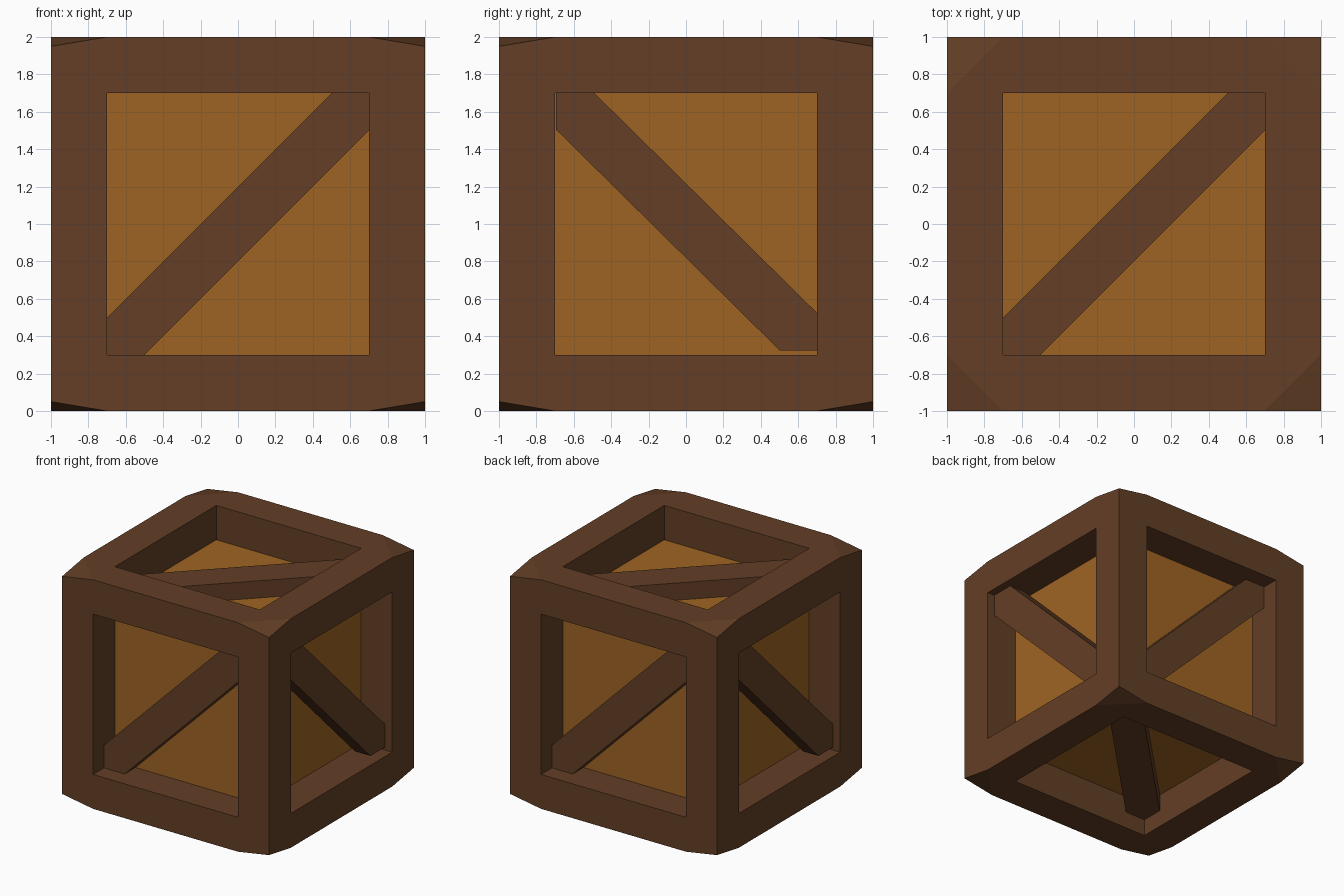
import bpy, bmesh

if "Cube" in bpy.data.objects:
    bpy.data.objects.remove(bpy.data.objects["Cube"])


def material(name, color):
    m = bpy.data.materials.new(name)
    m.diffuse_color = (*color, 1)
    m.use_nodes = True
    m.node_tree.nodes["Principled BSDF"].inputs["Base Color"].default_value = m.diffuse_color
    return m


wood = material("dark_brown_wood", (0.125, 0.049, 0.019))
board = material("light_brown_board", (0.345, 0.127, 0.0175))

# Each side maps (across, up, distance from the crate centre) to world space
SIDES = {
    "front": lambda u, v, d: (u, -d, v + 1),
    "back": lambda u, v, d: (-u, d, v + 1),
    "right": lambda u, v, d: (d, u, v + 1),
    "left": lambda u, v, d: (-d, -u, v + 1),
    "top": lambda u, v, d: (u, v, 1 + d),
    "bottom": lambda u, v, d: (u, v, 1 - d),
}
R = 0.7      # half size of the inner box and of the openings
DROP = 0.05  # how far the outer corners are bent down or up


def finish(bm, name, mat):
    bmesh.ops.remove_doubles(bm, verts=bm.verts, dist=1e-4)
    bmesh.ops.recalc_face_normals(bm, faces=bm.faces)
    me = bpy.data.meshes.new(name)
    bm.to_mesh(me)
    bm.free()
    me.materials.append(mat)
    ob = bpy.data.objects.new(name, me)
    bpy.context.collection.objects.link(ob)
    return ob


# Frame: a border of cells on each side, plus the walls of each opening
bm = bmesh.new()


def face(pts):
    bm.faces.new([bm.verts.new(p) for p in pts])


g = [-1, -R, R, 1]
for name, put in SIDES.items():
    for i in range(3):
        for j in range(3):
            if i == j == 1:
                continue
            q = [put(g[a], g[b], 1) for a, b in
                 ((i, j), (i + 1, j), (i + 1, j + 1), (i, j + 1))]
            if name in ("top", "bottom") and i != 1 and j != 1:
                # bent corner: fold across the two edge points
                k = 0 if i == j else 1
                q = q[k:] + q[:k]
                face((q[0], q[1], q[3]))
                face((q[1], q[2], q[3]))
            else:
                face(q)
    ring = [(-R, -R), (R, -R), (R, R), (-R, R)]
    for a, b in zip(ring, ring[1:] + ring[:1]):
        face((put(*a, 1), put(*b, 1), put(*b, R), put(*a, R)))
for v in bm.verts:
    if abs(v.co.x) > 0.99 and abs(v.co.y) > 0.99 and abs(v.co.z - 1) > 0.99:
        v.co.z += -DROP if v.co.z > 1 else DROP
finish(bm, "crate_frame", wood)

# Inner box whose sides show as the boards
bm = bmesh.new()
bmesh.ops.create_cube(bm, size=2 * R)
bmesh.ops.translate(bm, verts=bm.verts, vec=(0, 0, 1))
finish(bm, "inner_boards", board)

# Diagonal braces: mitred strips set into each opening
rising = [(-R, -R), (-0.5, -R), (R, 0.5), (R, R), (0.5, R), (-R, -0.5)]
falling = [(-0.695, R), (-0.695, 0.505), (0.5, -0.675), (R, -0.675),
           (R, -0.475), (-0.49, R)]
for name, put in SIDES.items():
    side = name in ("left", "right")
    outline = falling if side else rising
    d0, d1 = (0.78, 0.93) if side else (R, 0.85)
    bm = bmesh.new()
    inner = [bm.verts.new(put(u, v, d0)) for u, v in outline]
    outer = [bm.verts.new(put(u, v, d1)) for u, v in outline]
    bm.faces.new(inner)
    bm.faces.new(outer)
    for k in range(6):
        n = (k + 1) % 6
        bm.faces.new((inner[k], inner[n], outer[n], outer[k]))
    finish(bm, name + "_brace", wood)
